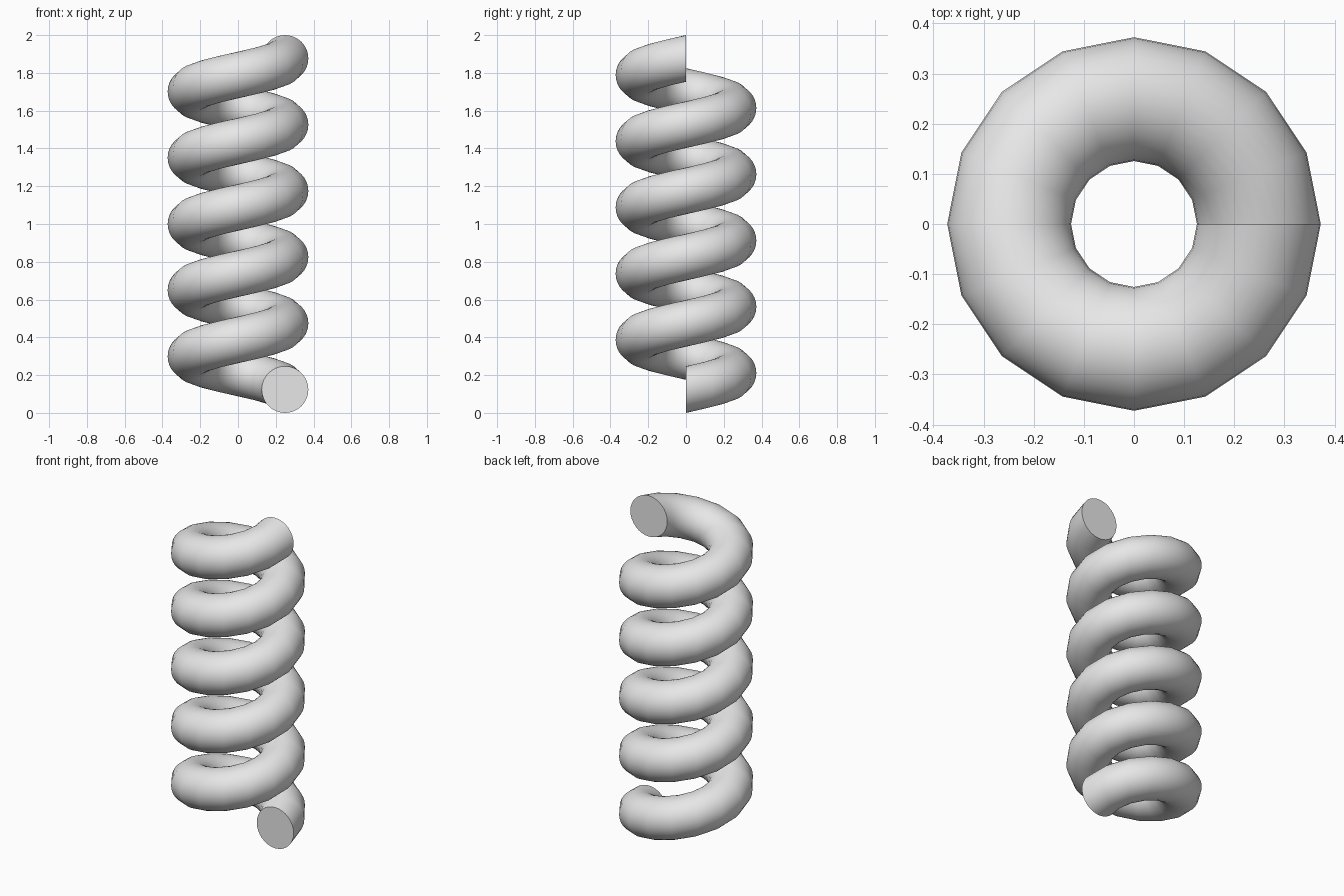
import bpy
import bmesh
from math import cos, sin, tau, radians

cube = bpy.data.objects.get("Cube")
if cube:
    bpy.data.objects.remove(cube, do_unlink=True)

COIL_RADIUS = 0.249
WIRE_RADIUS = 0.1235
TURNS = 5
STEPS = 16      # segments per turn
SIDES = 32      # sides of the wire
RISE = 2 - 2 * WIRE_RADIUS

# Plain grey material
grey = bpy.data.materials.new("plain grey")
grey.use_nodes = True
colour = (0.8, 0.8, 0.8, 1)
grey.diffuse_color = colour
grey.node_tree.nodes["Principled BSDF"].inputs["Base Color"].default_value = colour

bm = bmesh.new()


def wire_ring(step):
    """Upright circular section of the wire at one step of the helix."""
    turn = tau * step / STEPS
    height = WIRE_RADIUS + RISE * step / (TURNS * STEPS)
    ring = []
    for i in range(SIDES):
        a = tau * i / SIDES
        r = COIL_RADIUS + WIRE_RADIUS * cos(a)
        ring.append(bm.verts.new((r * cos(turn), r * sin(turn),
                                  height + WIRE_RADIUS * sin(a))))
    return ring


# Coiled wire: bridge each section to the next
rings = [wire_ring(s) for s in range(TURNS * STEPS + 1)]
for low, high in zip(rings, rings[1:]):
    for i in range(SIDES):
        j = (i + 1) % SIDES
        bm.faces.new((low[i], low[j], high[j], high[i]))

# Flat cut ends
bm.faces.new(rings[0])
bm.faces.new(rings[-1])
bmesh.ops.recalc_face_normals(bm, faces=bm.faces)

mesh = bpy.data.meshes.new("coil_spring")
bm.to_mesh(mesh)
bm.free()
mesh.materials.append(grey)
spring = bpy.data.objects.new("coil_spring", mesh)
bpy.context.collection.objects.link(spring)

# Smooth wire with crisp cut ends
bpy.ops.object.select_all(action="DESELECT")
spring.select_set(True)
bpy.context.view_layer.objects.active = spring
bpy.ops.object.shade_smooth_by_angle(angle=radians(40))
